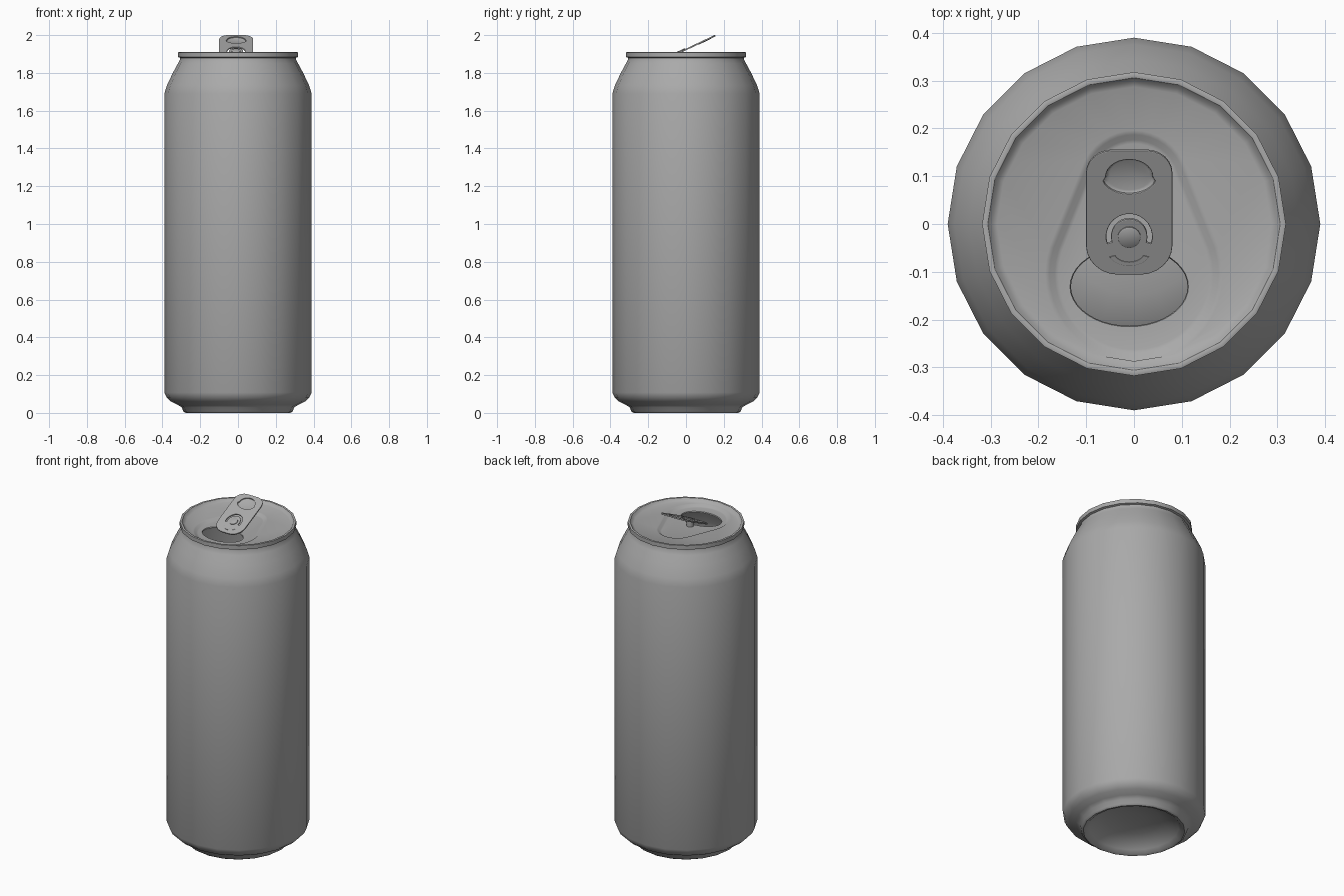
import bpy
from math import sin, cos, pi, tau, atan

cube = bpy.data.objects.get("Cube")
if cube:
    bpy.data.objects.remove(cube, do_unlink=True)

GREY = (0.4, 0.4, 0.4, 1)
metal = bpy.data.materials.new("brushed_grey")
metal.use_nodes = True
metal.diffuse_color = GREY
metal.node_tree.nodes["Principled BSDF"].inputs["Base Color"].default_value = GREY

SIDES = 20


def loft(name, rings, cap_start=False, cap_end=False, angle=0.7):
    """Skin a list of equally sized closed rings."""
    n = len(rings[0])
    verts = [p for ring in rings for p in ring]
    faces = []
    for k in range(len(rings) - 1):
        for i in range(n):
            j = (i + 1) % n
            faces.append((k * n + i, k * n + j, (k + 1) * n + j, (k + 1) * n + i))
    if cap_start:
        faces.append(tuple(reversed(range(n))))
    if cap_end:
        faces.append(tuple(range(len(verts) - n, len(verts))))
    mesh = bpy.data.meshes.new(name)
    mesh.from_pydata(verts, [], faces)
    obj = bpy.data.objects.new(name, mesh)
    bpy.context.collection.objects.link(obj)
    return finish(obj, angle)


def finish(obj, angle=0.7):
    obj.data.materials.clear()
    obj.data.materials.append(metal)
    bpy.ops.object.select_all(action='DESELECT')
    obj.select_set(True)
    bpy.context.view_layer.objects.active = obj
    bpy.ops.object.shade_smooth_by_angle(angle=angle)
    return obj


def oval(rx, ry, cx=0, cy=0, z=0, n=SIDES):
    return [(cx + rx * cos(tau * i / n), cy + ry * sin(tau * i / n), z) for i in range(n)]


def polygon_ring(r, z):
    """Ring of the can's polygon with the side midpoints added."""
    corners = oval(r, r, z=z)
    ring = []
    for a, b in zip(corners, corners[1:] + corners[:1]):
        ring += [a, tuple((p + q) / 2 for p, q in zip(a, b))]
    return ring


def teardrop(inset, z):
    """Outline around a wide front circle and a narrow back circle."""
    ring = []
    for i in range(2 * SIDES):
        t = tau * i / (2 * SIDES)
        cy, r = (0.08, 0.11) if sin(t) > 0.37 else (-0.105, 0.18)
        ring.append(((r - inset) * cos(t), cy + (r - inset) * sin(t), z))
    return ring


# Can wall with domed base, shoulder and rolled rim
profile = [(0.06, 0.078), (0.15, 0.066), (0.21, 0.045), (0.245, 0.02), (0.262, 0.004),
           (0.278, 0.0), (0.29, 0.008), (0.298, 0.03), (0.32, 0.043), (0.355, 0.06),
           (0.377, 0.08), (0.39, 0.108), (0.39, 1.69), (0.376, 1.735), (0.345, 1.80),
           (0.318, 1.85), (0.306, 1.872), (0.306, 1.88), (0.318, 1.884), (0.318, 1.908),
           (0.313, 1.91), (0.306, 1.908)]
loft("can_body", [oval(r, r, z=z) for r, z in profile], cap_start=True)

# Lid with sunken teardrop panel and open mouth
lid = [polygon_ring(0.306, 1.908), polygon_ring(0.298, 1.898), polygon_ring(0.287, 1.892),
       teardrop(-0.006, 1.890), teardrop(0.003, 1.887), teardrop(0.014, 1.878),
       teardrop(0.022, 1.876),
       oval(0.124, 0.084, -0.01, -0.131, 1.875, 2 * SIDES),
       oval(0.122, 0.082, -0.01, -0.131, 1.869, 2 * SIDES)]
loft("lid", [list(reversed(r)) for r in lid], angle=0.9)

# Pull tab: flat outline with a finger opening and a curved slot
TILT = atan(0.475)
PLACE = (-0.01, 0.025, 1.936)
RIVET_Y = -0.056


def place(obj):
    obj.location = PLACE
    obj.rotation_euler = (TILT, 0, 0)
    return obj


def tab_outline(hw, hl, back_r, front_r):
    pts = []
    for sx, sy, r, start in ((1, 1, back_r, 0), (-1, 1, back_r, 1),
                             (-1, -1, front_r, 2), (1, -1, front_r, 3)):
        for k in range(7):
            t = (start + k / 6) * pi / 2
            pts.append((sx * (hw - r) + r * cos(t), sy * (hl - r) + r * sin(t)))
    return pts


def finger_outline(scale):
    pts = []
    for i in range(28):
        t = tau * i / 28
        wide = 1 if sin(t) < 0 else 0.88
        pts.append((0.058 * scale * wide * cos(t), 0.083 + 0.042 * scale * sin(t)))
    return pts


def arc_slot(r_in, r_out, start, end, cy, squash=1.0, n=16):
    angles = [start + (end - start) * i / n for i in range(n + 1)]
    outer = [(r_out * cos(t), cy + squash * r_out * sin(t)) for t in angles]
    inner = [(r_in * cos(t), cy + squash * r_in * sin(t)) for t in reversed(angles)]
    return outer + inner


def plate(name, outlines, half, bevel):
    curve = bpy.data.curves.new(name, 'CURVE')
    curve.dimensions = '2D'
    curve.fill_mode = 'BOTH'
    curve.extrude, curve.bevel_depth, curve.bevel_resolution = half, bevel, 1
    for pts in outlines:
        spline = curve.splines.new('POLY')
        spline.points.add(len(pts) - 1)
        for p, (x, y) in zip(spline.points, pts):
            p.co = (x, y, 0, 1)
        spline.use_cyclic_u = True
    obj = bpy.data.objects.new(name, curve)
    bpy.context.collection.objects.link(obj)
    bpy.ops.object.select_all(action='DESELECT')
    obj.select_set(True)
    bpy.context.view_layer.objects.active = obj
    bpy.ops.object.convert(target='MESH')
    return place(finish(bpy.context.view_layer.objects.active))


plate("pull_tab", [tab_outline(0.0885, 0.142, 0.052, 0.066), finger_outline(1.0),
                   arc_slot(0.036, 0.05, -0.35, pi + 0.35, RIVET_Y, 1.1)], 0.002, 0.002)

# Shallow dish closing the finger opening
dish = [[(x, y, z) for x, y in finger_outline(s)]
        for s, z in ((1.02, 0.002), (0.93, -0.004), (0.82, -0.006))]
place(loft("finger_dish", dish, cap_end=True))

# Raised crescent on the tab nose
plate("nose_crescent", [arc_slot(0.032, 0.042, pi + 0.35, tau - 0.35, -0.092, 0.7)],
      0.005, 0.001)

# Rivet head on the tab and stem down to the lid
place(loft("rivet_head", [oval(0.024, 0.024, 0, RIVET_Y, 0.0),
                          oval(0.024, 0.024, 0, RIVET_Y, 0.007),
                          oval(0.021, 0.021, 0, RIVET_Y, 0.009)], cap_end=True))
loft("rivet_stem", [oval(0.02, 0.02, -0.01, -0.025, 1.874),
                    oval(0.02, 0.02, -0.01, -0.025, 1.91)], cap_end=True)
